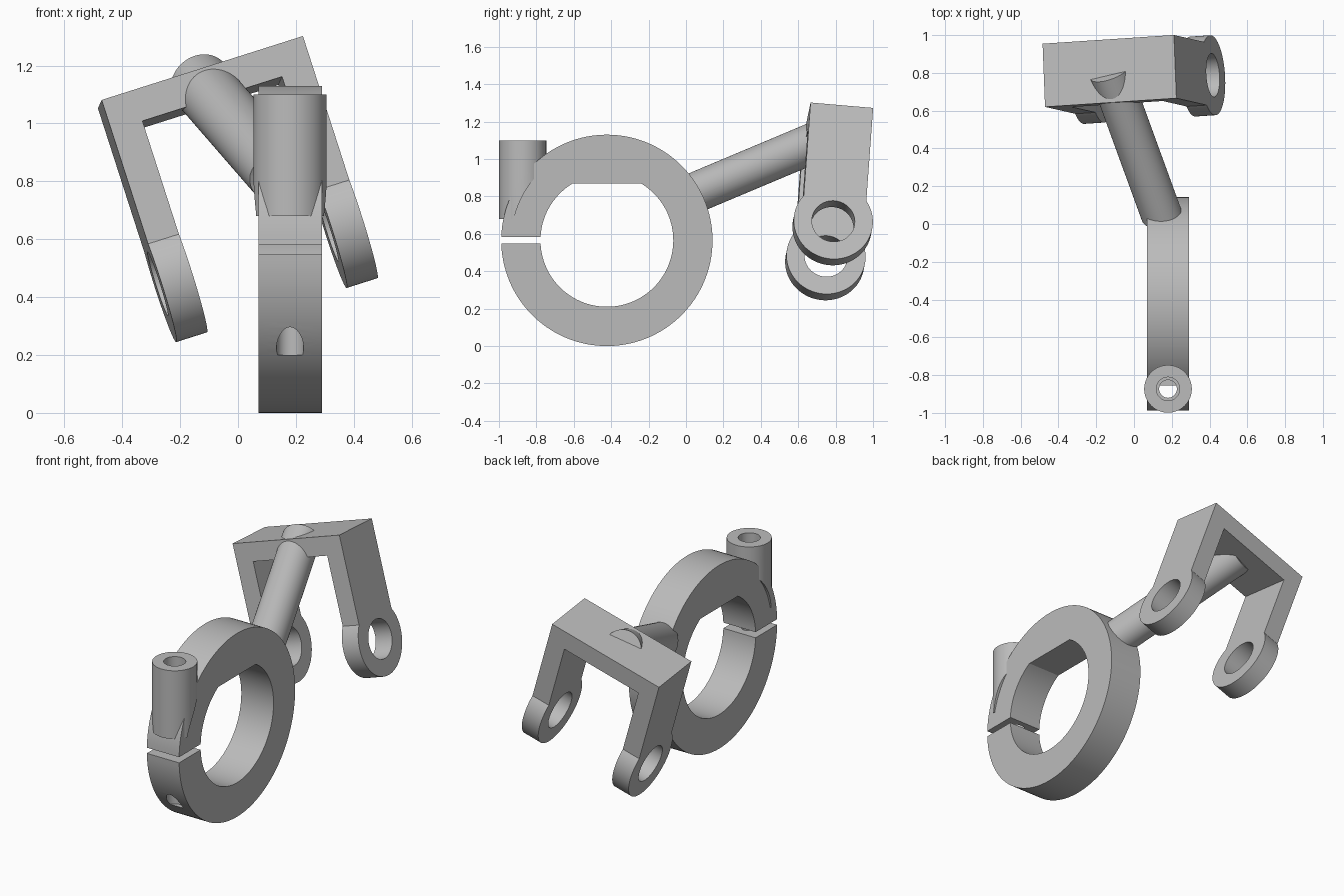
import bpy, bmesh
from math import asin, atan2, cos, sin, pi, sqrt
from mathutils import Matrix, Vector

cube = bpy.data.objects.get("Cube")
if cube:
    bpy.data.objects.remove(cube, do_unlink=True)

grey = bpy.data.materials.new("light_grey")
grey.use_nodes = True
colour = (0.5, 0.5, 0.5, 1)
grey.diffuse_color = colour
grey.node_tree.nodes["Principled BSDF"].inputs["Base Color"].default_value = colour


def make(name, bm, matrix=Matrix()):
    bmesh.ops.transform(bm, matrix=matrix, verts=bm.verts)
    bmesh.ops.recalc_face_normals(bm, faces=bm.faces)
    mesh = bpy.data.meshes.new(name)
    bm.to_mesh(mesh)
    bm.free()
    mesh.materials.append(grey)
    obj = bpy.data.objects.new(name, mesh)
    bpy.context.collection.objects.link(obj)
    return obj


def prism(name, points, x0, x1, matrix=Matrix()):
    """Extrude a (y, z) outline along x."""
    bm = bmesh.new()
    face = bm.faces.new([bm.verts.new((x0, y, z)) for y, z in points])
    out = bmesh.ops.extrude_face_region(bm, geom=[face])
    moved = [v for v in out["geom"] if isinstance(v, bmesh.types.BMVert)]
    bmesh.ops.translate(bm, verts=moved, vec=(x1 - x0, 0, 0))
    return make(name, bm, matrix)


def rod(name, start, end, radius, matrix=Matrix(), sides=96):
    start, end = Vector(start), Vector(end)
    axis = end - start
    bm = bmesh.new()
    bmesh.ops.create_cone(bm, cap_ends=True, segments=sides, radius1=radius,
                          radius2=radius, depth=axis.length)
    turn = axis.to_track_quat('Z', 'Y').to_matrix().to_4x4()
    return make(name, bm, matrix @ Matrix.Translation((start + end) / 2) @ turn)


def cut(obj, *cutters):
    for cutter in cutters:
        mod = obj.modifiers.new("cut", 'BOOLEAN')
        mod.operation, mod.solver, mod.object = 'DIFFERENCE', 'EXACT', cutter
    deps = bpy.context.evaluated_depsgraph_get()
    mesh = bpy.data.meshes.new_from_object(obj.evaluated_get(deps))
    obj.modifiers.clear()
    obj.data = mesh


def arc(radius, a0, a1, steps, cy, cz):
    angles = [a0 + (a1 - a0) * i / steps for i in range(steps + 1)]
    return [(cy + radius * cos(a), cz + radius * sin(a)) for a in angles]


# Split clamp ring with a flat at the top of its bore
CY, CZ, OUTER, BORE, MID_X = -0.423, 0.565, 0.565, 0.355, 0.18
HALF_SLIT, FLAT_Z = 0.0175, 0.87
a, b = asin(HALF_SLIT / OUTER), asin(HALF_SLIT / BORE)
outline = arc(OUTER, a - pi, pi - a, 120, CY, CZ)
flat = asin((FLAT_Z - CZ) / BORE)
outline += arc(BORE, pi - b, pi - flat, 22, CY, CZ)
outline += arc(BORE, flat, b - pi, 75, CY, CZ)
clamp_ring = prism("clamp_ring", outline, MID_X - 0.11, MID_X + 0.11)

# Screw boss on the upper half of the clamp
BY = -0.873
screw_boss = rod("screw_boss", (MID_X, BY, 0.68), (MID_X, BY, 1.10), 0.126)

# Slanted arm from clamp to fork
arm = rod("arm", (0.178, -0.04, 0.783), (-0.13, 0.805, 1.138), 0.108)

# Cutters: ring core, clearance hole, threaded hole
core = rod("core_cutter", (-1, CY, CZ), (1, CY, CZ), 0.51)
clearance = rod("clearance_cutter", (MID_X, BY, CZ), (MID_X, BY, 1.3), 0.062, sides=48)
thread = rod("thread_cutter", (MID_X, BY, 0.2), (MID_X, BY, 0.6), 0.047, sides=48)
cut(screw_boss, core, clearance)
cut(clamp_ring, clearance, thread)
cut(arm, core)

# Tilted fork: full-width leg profile, then the gap and eye holes removed
u = Vector((0.951, 0.063, 0.302)).normalized()
v = Vector((-0.305, 0.07, 0.95)).cross(u).normalized()
w = u.cross(v)
HALF, EYE, EYE_Z, WIDTH, THICK = 0.168, 0.212, -0.653, 0.731, 0.112
frame = Matrix((u, v, w)).transposed().to_4x4()
frame.translation = Vector((-0.471, 0.62, 1.081)) + v * HALF
join = atan2(sqrt(EYE ** 2 - HALF ** 2), HALF)
side = [(-HALF, 0), (HALF, 0)] + arc(EYE, join, -pi - join, 72, 0, EYE_Z)
fork = prism("fork", side, 0, WIDTH, frame)
gap = prism("gap_cutter", [(-1, -THICK), (1, -THICK), (1, -1), (-1, -1)],
            THICK, WIDTH - THICK, frame)
eye_hole = rod("eye_cutter", (-0.2, 0, EYE_Z), (WIDTH + 0.2, 0, EYE_Z), 0.115,
               frame, 64)
cut(fork, gap, eye_hole)

for cutter in (core, clearance, thread, gap, eye_hole):
    bpy.data.objects.remove(cutter, do_unlink=True)

# Smooth round surfaces, keep edges sharp
bpy.ops.object.select_all(action='DESELECT')
for part in (clamp_ring, screw_boss, arm, fork):
    part.select_set(True)
bpy.context.view_layer.objects.active = clamp_ring
bpy.ops.object.shade_smooth_by_angle(angle=pi / 6)
